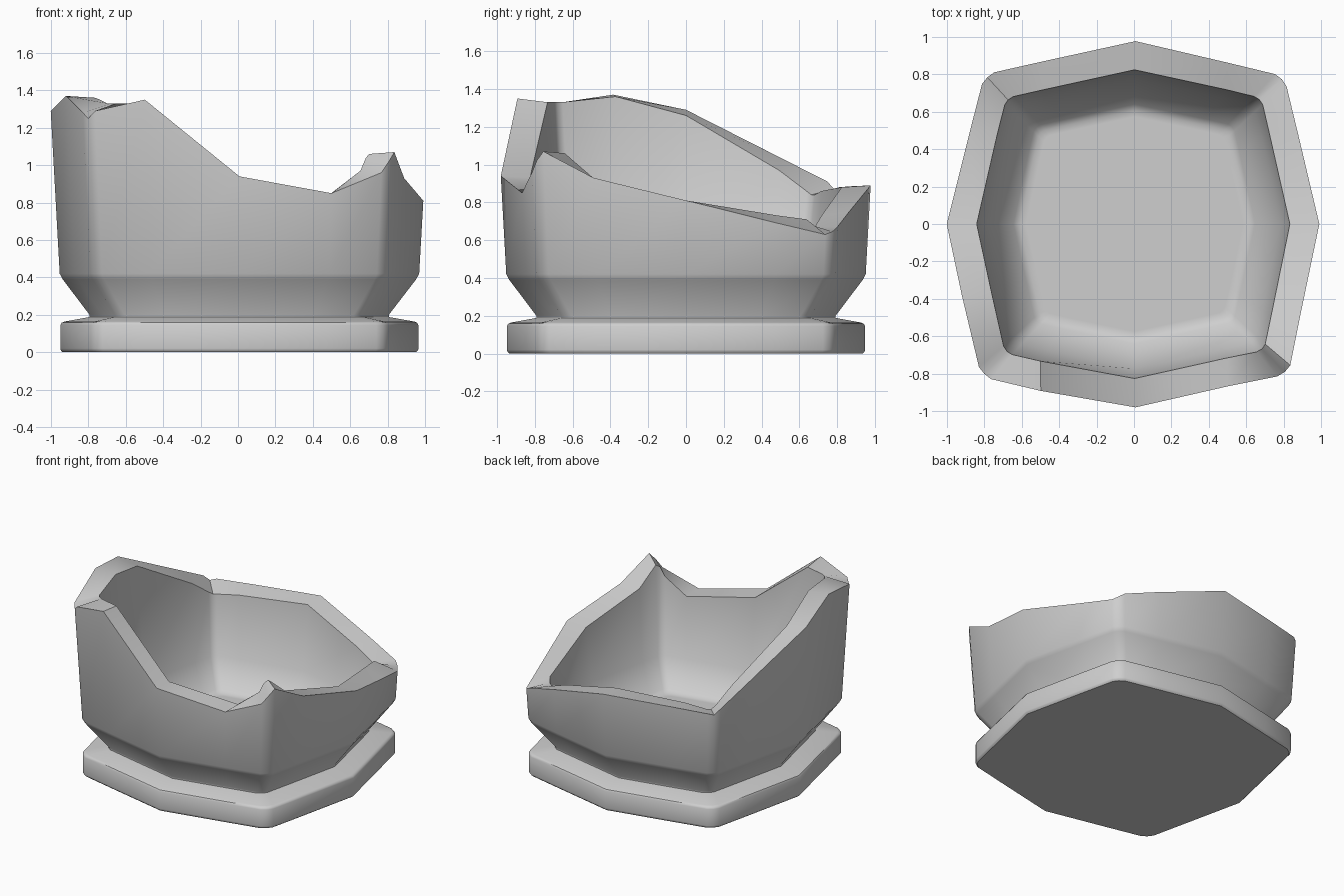
import bpy, bmesh, math

if "Cube" in bpy.data.objects:
    bpy.data.objects.remove(bpy.data.objects["Cube"])

clay = bpy.data.materials.new("grey clay")
clay.diffuse_color = (0.62, 0.62, 0.62, 1)
clay.use_nodes = True
clay.node_tree.nodes["Principled BSDF"].inputs["Base Color"].default_value = clay.diffuse_color


def outline(quad, peak, shift):
    """Rounded square with bowed sides: one quadrant turned four times."""
    pts = []
    for q in range(4):
        c, s = round(math.cos(q * math.pi / 2)), round(math.sin(q * math.pi / 2))
        pts += [(x * c - y * s, (x * s + y * c) * 0.99) for x, y in quad]
    pts[13] = peak                      # tallest shard point on the left wall
    return [(x + shift, y) for x, y in pts]


OUTER = outline([(1, 0), (0.89, 0.5), (0.83, 0.765), (0.803, 0.803), (0.765, 0.83), (0.5, 0.89)],
                (-0.915, -0.38), 0.008)
INNER = outline([(0.84, 0), (0.73, 0.5), (0.695, 0.655), (0.677, 0.683), (0.65, 0.7), (0.5, 0.735)],
                (-0.757, -0.37), 0.003)
N = len(OUTER)

# Broken rim heights, counter-clockwise from +x
RIM_OUT = [0.81, 0.69, 0.63, 0.645, 0.67, 0.75,
           0.89, 0.885, 0.88, 0.87, 0.91, 1.04,
           1.29, 1.37, 1.28, 1.25, 1.29, 1.35,
           0.94, 0.85, 0.96, 1.02, 1.07, 0.93]
RIM_IN = [0.80, 0.73, 0.71, 0.68, 0.67, 0.73,
          0.88, 0.86, 0.84, 0.84, 0.86, 0.97,
          1.26, 1.36, 1.33, 1.33, 1.33, 1.33,
          0.93, 0.85, 0.97, 1.04, 1.06, 0.93]


def ring(pts, scale, z):
    return [(x * scale, y * scale, z) for x, y in pts]


def flared(pts, scale, slope, heights):
    """Rim ring whose width follows the flare of the wall at each height."""
    return [(x * (scale + slope * (z - 0.41)), y * (scale + slope * (z - 0.41)), z)
            for (x, y), z in zip(pts, heights)]


def loft(name, rings, cap_bottom, cap_top, angle):
    """Skin the rings and cap the chosen ends."""
    bm = bmesh.new()
    loops = [[bm.verts.new(p) for p in r] for r in rings]
    for a, b in zip(loops, loops[1:]):
        for i in range(N):
            j = (i + 1) % N
            bm.faces.new((a[i], a[j], b[j], b[i]))
    if cap_bottom:
        bm.faces.new(loops[0][::-1])
    if cap_top:
        bm.faces.new(loops[-1])
    me = bpy.data.meshes.new(name)
    bm.to_mesh(me)
    bm.free()
    me.materials.append(clay)
    ob = bpy.data.objects.new(name, me)
    bpy.context.collection.objects.link(ob)
    bpy.ops.object.select_all(action='DESELECT')
    ob.select_set(True)
    bpy.context.view_layer.objects.active = ob
    bpy.ops.object.shade_smooth_by_angle(angle=math.radians(angle))


# Saucer under the pot
loft("saucer", [ring(OUTER, s, z) for s, z in
                [(0.945, 0), (0.955, 0.01), (0.957, 0.02), (0.957, 0.145),
                 (0.95, 0.158), (0.935, 0.164), (0.79, 0.19)]], True, False, 40)

# Broken pot: outer wall up, over the rim, down the inner wall to the floor
loft("broken_pot",
     [ring(OUTER, 0.8, 0.187), ring(OUTER, 0.8, 0.2), ring(OUTER, 0.945, 0.39),
      ring(OUTER, 0.961, 0.42), flared(OUTER, 0.961, 0.055, RIM_OUT),
      flared(INNER, 0.975, 0.035, RIM_IN), ring(INNER, 0.93, 0.4),
      ring(INNER, 0.77, 0.22), ring(INNER, 0.73, 0.2), ring(INNER, 0.69, 0.2)],
     False, True, 45)
